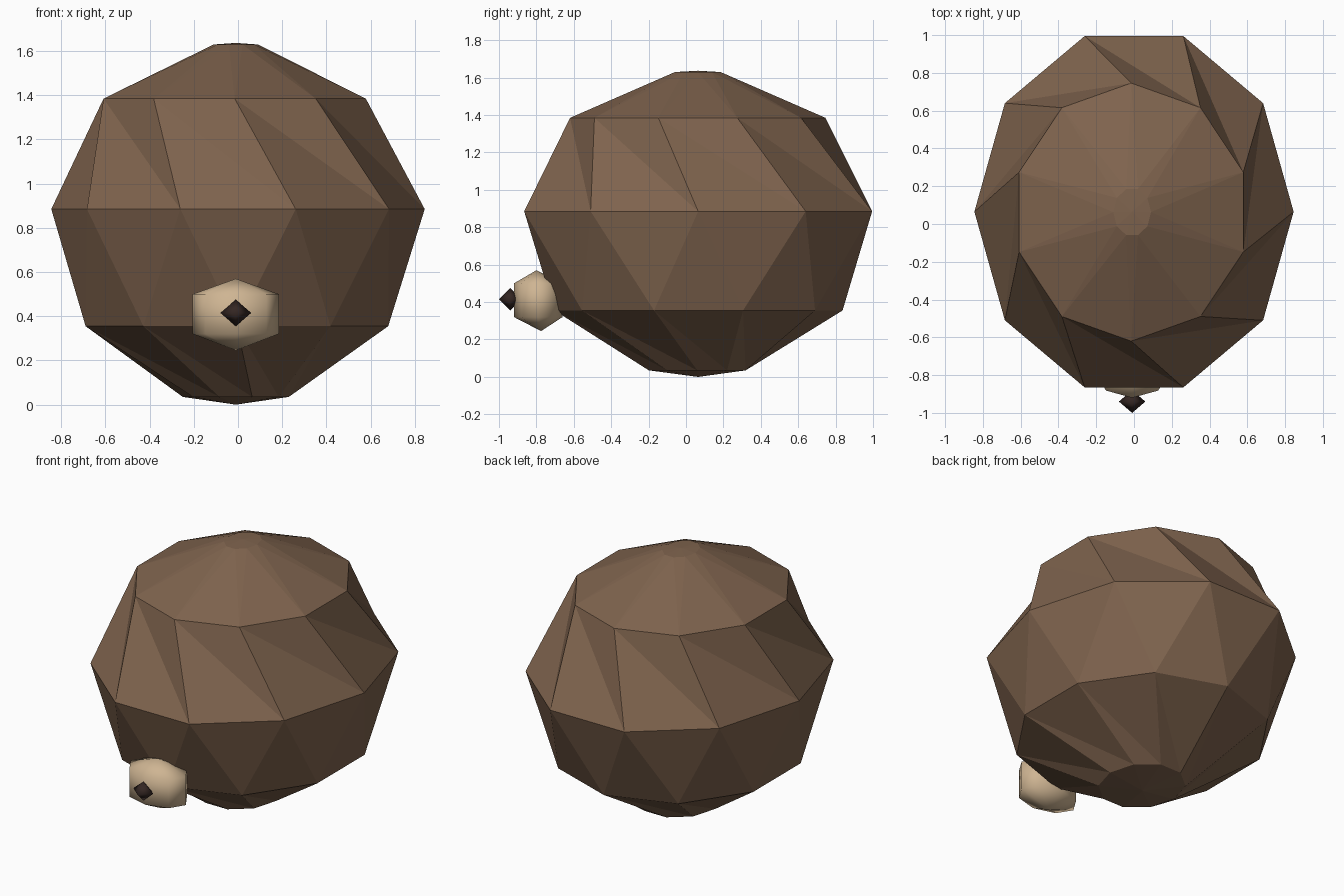
import bpy, bmesh, math

if "Cube" in bpy.data.objects:
    bpy.data.objects.remove(bpy.data.objects["Cube"])


def ring_solid(name, sides, bottom, rings, top, steps, color, smooth=False):
    """Stack of elliptical rings (cx, cy, z, rx, ry, phase) closed by two poles.
    steps[i] is the vertex shift used when triangulating the band above ring i."""
    bm = bmesh.new()
    loops = []
    for cx, cy, z, rx, ry, phase in rings:
        loop = []
        for k in range(sides):
            a = 2 * math.pi * (k + phase) / sides
            loop.append(bm.verts.new((cx + rx * math.cos(a), cy + ry * math.sin(a), z)))
        loops.append(loop)
    lo_pole, hi_pole = bm.verts.new(bottom), bm.verts.new(top)
    for low, up, d in zip(loops, loops[1:], steps):
        for i in range(sides):
            a, b = low[(i + d) % sides], low[(i + d + 1) % sides]
            u, v = up[i], up[(i + 1) % sides]
            bm.faces.new((u, a, b))
            bm.faces.new((u, b, v))
    for i in range(sides):
        j = (i + 1) % sides
        bm.faces.new((lo_pole, loops[0][j], loops[0][i]))
        bm.faces.new((hi_pole, loops[-1][i], loops[-1][j]))
    for f in bm.faces:
        f.smooth = smooth
    mesh = bpy.data.meshes.new(name)
    bm.to_mesh(mesh)
    bm.free()
    mat = bpy.data.materials.new(name + "_color")
    mat.diffuse_color = (*color, 1)
    mat.use_nodes = True
    mat.node_tree.nodes["Principled BSDF"].inputs["Base Color"].default_value = mat.diffuse_color
    mesh.materials.append(mat)
    obj = bpy.data.objects.new(name, mesh)
    bpy.context.collection.objects.link(obj)
    return obj


# Faceted body: two of its bands are twisted by one vertex
ring_solid(
    "body", 10, (-0.01, 0.065, 0.0),
    [(-0.01, 0.06, 0.035, 0.24, 0.272, 0.0),
     (-0.005, 0.067, 0.355, 0.72, 0.77, 0.5),
     (0.0, 0.065, 0.885, 0.845, 0.978, 0.0),
     (-0.015, 0.063, 1.385, 0.624, 0.683, 0.5),
     (-0.01, 0.063, 1.63, 0.10, 0.128, 0.0)],
    (-0.01, 0.065, 1.637), [1, -1, 1, -1], (0.21, 0.125, 0.075))

# Smooth muzzle
ring_solid(
    "muzzle", 8, (-0.01, -0.775, 0.245),
    [(-0.01, -0.79, 0.32, 0.195, 0.13, 0.0),
     (-0.01, -0.79, 0.50, 0.195, 0.13, 0.0)],
    (-0.01, -0.80, 0.57), [0], (0.62, 0.46, 0.29), True)

# Diamond nose
ring_solid(
    "nose", 4, (-0.01, -0.94, 0.355),
    [(-0.01, -0.94, 0.415, 0.07, 0.06, 0.0)],
    (-0.01, -0.94, 0.475), [], (0.035, 0.02, 0.017), True)
